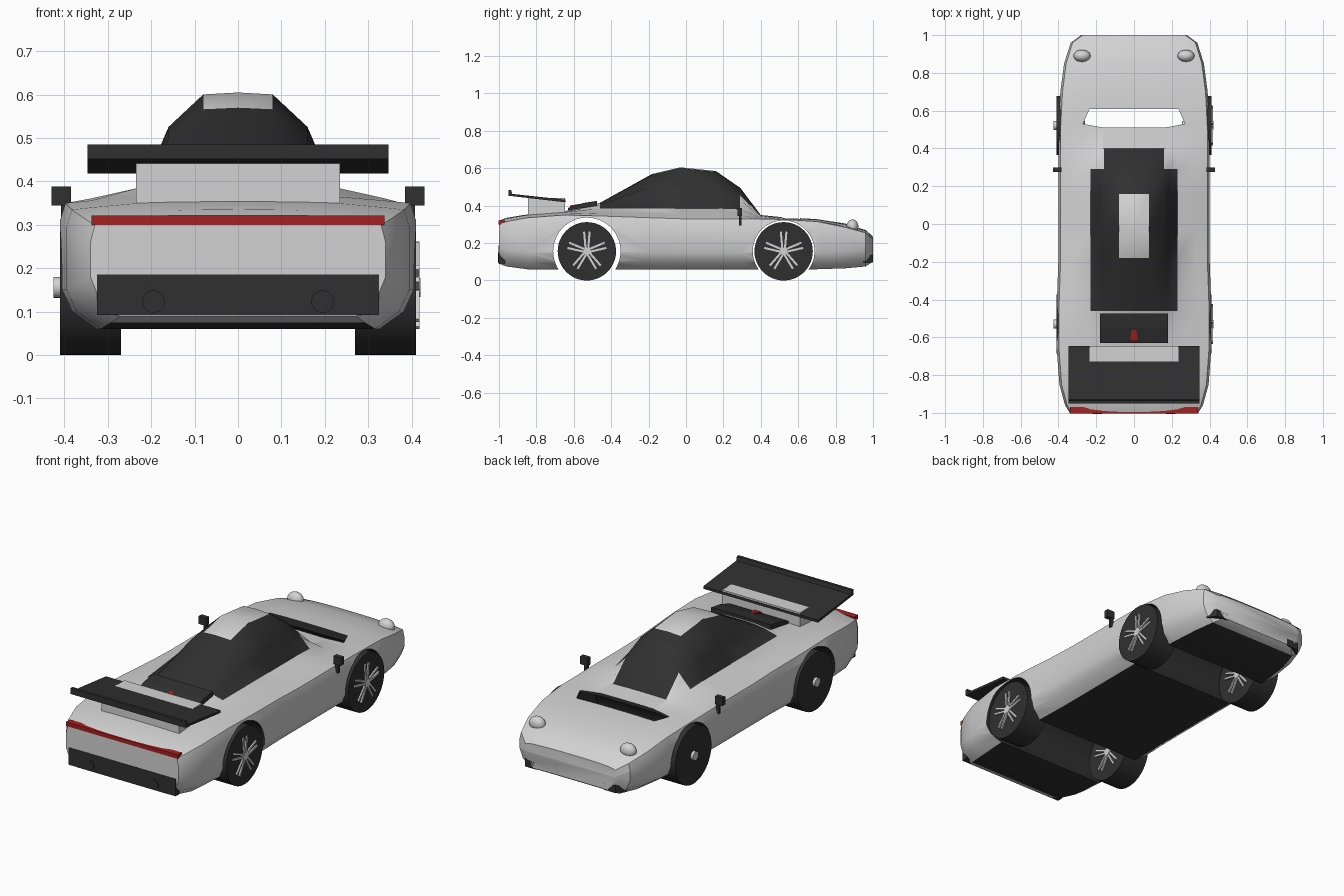
import bpy, bmesh, math
from mathutils import Matrix, Vector

if "Cube" in bpy.data.objects:
    bpy.data.objects.remove(bpy.data.objects["Cube"], do_unlink=True)


def material(name, r, g, b):
    m = bpy.data.materials.new(name)
    m.use_nodes = True
    m.diffuse_color = (r, g, b, 1)
    m.node_tree.nodes["Principled BSDF"].inputs["Base Color"].default_value = (r, g, b, 1)
    return m


LIGHT = material("light grey paint", 0.65, 0.65, 0.65)
DARK = material("dark trim", 0.03, 0.03, 0.03)
RED = material("red", 0.38, 0.015, 0.015)


def finish(name, bm, mats, smooth=True):
    bmesh.ops.recalc_face_normals(bm, faces=bm.faces)
    mesh = bpy.data.meshes.new(name)
    bm.to_mesh(mesh)
    bm.free()
    ob = bpy.data.objects.new(name, mesh)
    bpy.context.collection.objects.link(ob)
    for m in mats:
        mesh.materials.append(m)
    if smooth:
        shade(ob)
    return ob


def shade(ob):
    bpy.ops.object.select_all(action="DESELECT")
    ob.select_set(True)
    bpy.context.view_layer.objects.active = ob
    bpy.ops.object.shade_smooth_by_angle(angle=math.radians(35))


def prism(name, points, axis, a, b, mats, slope=0):
    """Extrude a 2D outline along an axis from a to b; slope shears z along y."""
    place = {"x": lambda p, t: (t, p[0], p[1]),
             "y": lambda p, t: (p[0], t, p[1]),
             "z": lambda p, t: (p[0], p[1], t)}[axis]
    bm = bmesh.new()
    ends = [[bm.verts.new(place(p, t)) for p in points] for t in (a, b)]
    for ring in ends:
        bm.faces.new(ring)
    n = len(points)
    for i in range(n):
        j = (i + 1) % n
        bm.faces.new((ends[0][i], ends[0][j], ends[1][j], ends[1][i]))
    for v in bm.verts:
        v.co.z += slope * v.co.y
    return finish(name, bm, mats, False)


def box(name, x, y, z, mat):
    return prism(name, [(x[0], y[0]), (x[1], y[0]), (x[1], y[1]), (x[0], y[1])],
                 "z", z[0], z[1], [mat])


def add_cylinder(bm, radius, depth, centre, axis="Y", sides=48):
    turn = Matrix.Rotation(math.pi / 2, 4, axis)
    bmesh.ops.create_cone(bm, cap_ends=True, segments=sides, radius1=radius, radius2=radius,
                          depth=depth, matrix=Matrix.Translation(centre) @ turn)


# Body stations: y, half width, shoulder z, deck z, centre z, floor z
STATIONS = [
    (-1.0, .34, .30, .315, .32, .09),
    (-.96, .365, .315, .33, .335, .075),
    (-.85, .395, .335, .35, .353, .06),
    (-.65, .41, .35, .365, .37, .06),
    (-.46, .41, .345, .385, .415, .06),
    (-.18, .40, .335, .385, .57, .06),
    (-.03, .40, .33, .385, .605, .06),
    (.16, .40, .33, .385, .585, .06),
    (.29, .40, .33, .38, .495, .06),
    (.40, .40, .328, .345, .35, .06),
    (.52, .40, .327, .335, .338, .06),
    (.70, .39, .315, .325, .328, .06),
    (.85, .37, .285, .30, .305, .065),
    (.96, .335, .255, .265, .27, .075),
    (1.0, .28, .22, .23, .235, .10),
]


def section(w, shoulder, deck, top, floor):
    rise = top - deck
    half = [(0, top), (.08, top - .02 * rise), (.16, deck + .64 * rise),
            (.18, deck + .43 * rise), (.23, deck),
            (.23 + (w - .23) * .6, shoulder + .4 * (deck - shoulder)),
            (w * .97, shoulder), (w, shoulder - .04), (w, floor + .09),
            (w * .94, floor + .04), (w * .8, floor), (0, floor)]
    return half + [(-x, z) for x, z in half[-2:0:-1]]


def is_dark(face):
    c = face.calc_center_median()
    x = abs(c.x)
    if face.normal.z < -.95:
        return True
    if c.z < .33 or abs(face.normal.y) > .99:
        return False
    glass = x < .23 and -.46 < c.y < .29
    screen = x < .16 and .29 < c.y < .40
    roof = x < .08 and -.18 < c.y < .16
    return (glass or screen) and not roof


bm = bmesh.new()
rings = [[bm.verts.new((x, s[0], z)) for x, z in section(*s[1:])] for s in STATIONS]
for r, q in zip(rings, rings[1:]):
    for i in range(len(r)):
        j = (i + 1) % len(r)
        bm.faces.new((r[i], r[j], q[j], q[i]))
bm.faces.new(rings[0])
bm.faces.new(rings[-1])
bmesh.ops.recalc_face_normals(bm, faces=bm.faces)
bm.normal_update()
for f in bm.faces:
    f.material_index = int(is_dark(f))
body = finish("body", bm, [LIGHT, DARK], False)

# Wheel tunnels and bonnet opening
WHEEL_Y = (-.53, .522)
WHEEL_Z = .156
cutters = []
for y, radius in zip(WHEEL_Y, (.18, .165)):
    bm = bmesh.new()
    add_cylinder(bm, radius, 1.2, (0, y, WHEEL_Z), sides=64)
    cutters.append(finish("wheel_well_cutter", bm, [LIGHT, DARK], False))
cutters.append(prism("bonnet_cutter", [(-.27, .53), (-.16, .51), (.16, .51), (.27, .53),
                                       (.235, .61), (-.235, .61)], "z", .2, .5, [LIGHT, DARK]))
for cutter in cutters:
    for p in cutter.data.polygons:
        p.material_index = 1
    cutter.hide_render = True
    mod = body.modifiers.new("cut", "BOOLEAN")
    mod.operation = "DIFFERENCE"
    mod.solver = "EXACT"
    mod.object = cutter
    bpy.context.view_layer.objects.active = body
    bpy.ops.object.modifier_apply(modifier=mod.name)
    bpy.data.objects.remove(cutter, do_unlink=True)
shade(body)

# Wheels: every wheel has its spokes on +x and its hub stub on -x
for end, y in zip(("rear", "front"), WHEEL_Y):
    for side, x in (("left", .34), ("right", -.34)):
        centre = Vector((x, y, WHEEL_Z))
        bm = bmesh.new()
        add_cylinder(bm, WHEEL_Z, .14, centre)
        finish(f"{end}_{side}_tyre", bm, [DARK])
        bm = bmesh.new()
        add_cylinder(bm, .022, .02, centre + Vector((.07, 0, 0)), sides=20)
        add_cylinder(bm, .024, .03, centre - Vector((.07, 0, 0)), sides=20)
        for k in range(5):
            for offset in (-.011, .011):
                spoke = (Matrix.Translation(centre) @ Matrix.Rotation(k * math.tau / 5, 4, "X")
                         @ Matrix.Translation((.07, offset, .06))
                         @ Matrix.Rotation(-offset * 8, 4, "X")
                         @ Matrix.Diagonal((.016, .011, .09, 1)))
                bmesh.ops.create_cube(bm, size=1, matrix=spoke)
        finish(f"{end}_{side}_rim", bm, [LIGHT])

# Rear wing on its pedestal
box("wing_pedestal", (-.235, .235), (-.845, -.647), (.345, .441), LIGHT)
prism("rear_wing", [(-.645, .418), (-.94, .452), (-.95, .452), (-.95, .485), (-.935, .485),
                    (-.93, .463), (-.645, .432)], "x", -.347, .347, [DARK])

# Engine cover with red centre stripe
prism("engine_cover", [(-.63, .375), (-.475, .40), (-.475, .426), (-.55, .414), (-.63, .388)],
      "x", -.18, .18, [DARK])
prism("engine_cover_stripe", [(-.022, -.62), (.022, -.62), (.009, -.55), (.016, -.478),
                              (-.016, -.478), (-.009, -.55)],
      "z", .492, .500, [RED], slope=.16)

# Rear light bar, bumper and exhausts
box("tail_light_bar", (-.338, .338), (-1.003, -.968), (.30, .322), RED)
box("rear_bumper", (-.325, .325), (-1.002, -.968), (.092, .186), DARK)
for side, s in (("left", 1), ("right", -1)):
    bm = bmesh.new()
    add_cylinder(bm, .026, .02, (s * .195, -.996, .123), "X", 24)
    finish(f"{side}_exhaust", bm, [DARK])

    # Headlight domes and lower nose corners
    bm = bmesh.new()
    bmesh.ops.create_uvsphere(bm, u_segments=24, v_segments=12, radius=1,
                              matrix=Matrix.Translation((s * .275, .89, .288))
                              @ Matrix.Diagonal((.045, .032, .038, 1)))
    finish(f"{side}_headlight", bm, [LIGHT])
    prism(f"{side}_nose_corner", [(s * .20, 1.0), (s * .275, 1.0), (s * .305, .95)],
          "z", .095, .135, [DARK])

    # Door mirrors
    lo, hi = sorted((s * .385, s * .43))
    box(f"{side}_mirror", (lo, hi), (.275, .30), (.345, .388), DARK)
    lo, hi = sorted((s * .39, s * .408))
    box(f"{side}_mirror_stem", (lo, hi), (.283, .298), (.295, .35), DARK)
